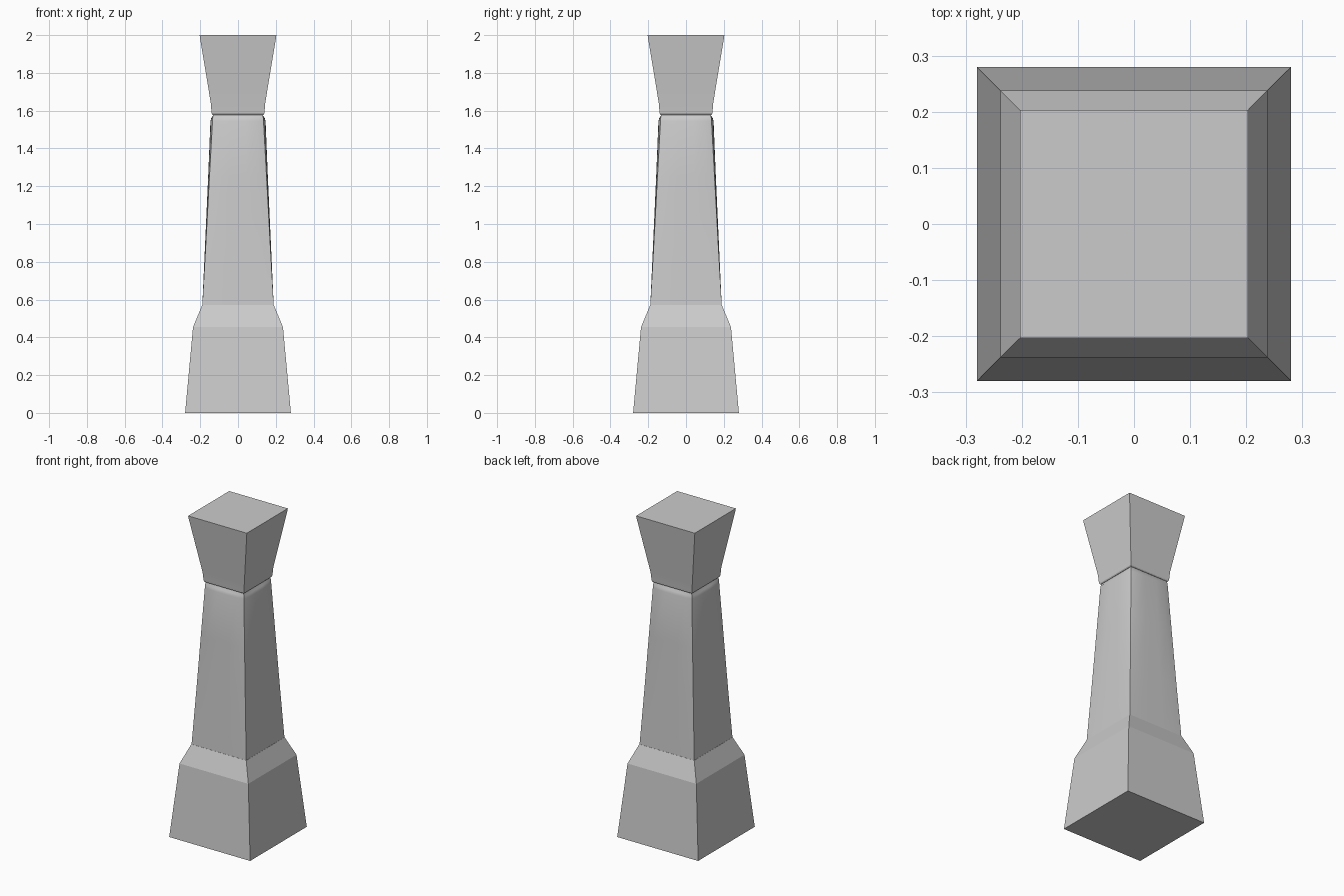
import bpy, bmesh

if "Cube" in bpy.data.objects:
    bpy.data.objects.remove(bpy.data.objects["Cube"])

stone = bpy.data.materials.new("grey stone")
stone.diffuse_color = (0.6, 0.6, 0.6, 1)
stone.use_nodes = True
stone.node_tree.nodes["Principled BSDF"].inputs["Base Color"].default_value = stone.diffuse_color


def ring(bm, z, half, bulge):
    """Square section whose four sides swell outward by bulge."""
    side = [(-1, 0), (-0.72, 0.85), (-0.3, 1), (0.3, 1), (0.72, 0.85)]
    verts = []
    for nx, ny in ((0, -1), (1, 0), (0, 1), (-1, 0)):
        for t, b in side:
            d = half + bulge * b
            verts.append(bm.verts.new((nx * d - ny * t * half, ny * d + nx * t * half, z)))
    return verts


def square_ring(bm, z, half):
    return [bm.verts.new((x * half, y * half, z)) for x, y in ((-1, -1), (1, -1), (1, 1), (-1, 1))]


def loft(name, profile, smooth):
    bm = bmesh.new()
    rings = [ring(bm, *p) if len(p) == 3 else square_ring(bm, *p) for p in profile]
    for a, b in zip(rings, rings[1:]):
        n = len(a)
        for i in range(n):
            j = (i + 1) % n
            bm.faces.new((a[i], a[j], b[j], b[i]))
    bm.faces.new(rings[0][::-1])
    bm.faces.new(rings[-1])
    mesh = bpy.data.meshes.new(name)
    bm.to_mesh(mesh)
    bm.free()
    mesh.materials.append(stone)
    ob = bpy.data.objects.new(name, mesh)
    bpy.context.collection.objects.link(ob)
    if smooth:
        bpy.context.view_layer.objects.active = ob
        ob.select_set(True)
        bpy.ops.object.shade_smooth_by_angle(angle=0.5)
        ob.select_set(False)


# Tapered plinth with sloping shoulder
loft("plinth", [(0, 0.28), (0.455, 0.238), (0.57, 0.19)], False)

# Tapering shaft with gently swollen sides and a rounded upper lip
loft("shaft", [(0.57, 0.189, 0.0), (0.9, 0.170, 0.004), (1.25, 0.151, 0.007),
               (1.545, 0.135, 0.011), (1.562, 0.134, 0.007), (1.575, 0.132, 0.0),
               (1.585, 0.130, 0.0)], True)

# Flared capital with a narrow collar and undercut
loft("capital", [(1.578, 0.134), (1.584, 0.139), (1.6, 0.141), (1.64, 0.144), (1.99, 0.202), (2.0, 0.203)], True)
